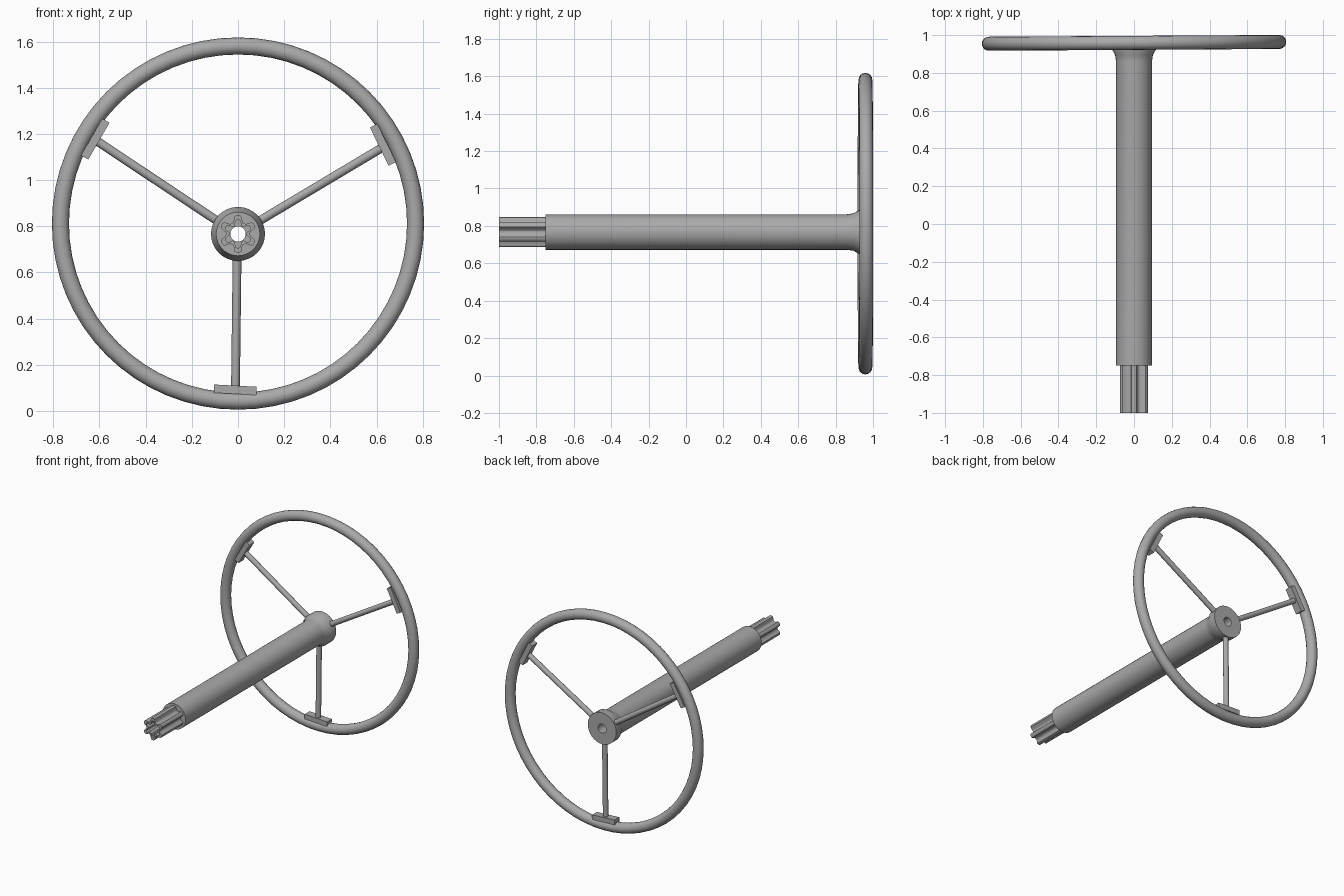
import bpy, bmesh, math
from mathutils import Vector, Matrix

cube = bpy.data.objects.get("Cube")
if cube:
    bpy.data.objects.remove(cube)

AXIS_Z = 0.767          # height of the column axis
RIM_Z = 0.812           # height of the rim centre
SPOKE_Y = 0.958

metal = bpy.data.materials.new("grey_metal")
metal.use_nodes = True
GREY = (0.4, 0.4, 0.4, 1)
metal.diffuse_color = GREY
metal.node_tree.nodes["Principled BSDF"].inputs["Base Color"].default_value = GREY


def finish(name, bm, smooth=True):
    bmesh.ops.recalc_face_normals(bm, faces=bm.faces)
    mesh = bpy.data.meshes.new(name)
    bm.to_mesh(mesh)
    bm.free()
    mesh.materials.append(metal)
    obj = bpy.data.objects.new(name, mesh)
    bpy.context.collection.objects.link(obj)
    if smooth:
        bpy.ops.object.select_all(action='DESELECT')
        obj.select_set(True)
        bpy.context.view_layer.objects.active = obj
        bpy.ops.object.shade_smooth_by_angle(angle=math.radians(35))
    return obj


def loft(bm, rings):
    """Join a closed cycle of equal-sized rings with quads."""
    loops = [[bm.verts.new(p) for p in ring] for ring in rings]
    n = len(loops[0])
    for a, b in zip(loops, loops[1:] + loops[:1]):
        for i in range(n):
            j = (i + 1) % n
            bm.faces.new((a[i], a[j], b[j], b[i]))


def ring(y, radius, count, lobe=0.0):
    """Ring around the column axis; lobe gives six rounded splines."""
    pts = []
    for i in range(count):
        a = math.tau * i / count
        wave = max(-1, min(1, 1.6 * math.cos(6 * a)))
        r = radius + lobe * wave
        pts.append((r * math.sin(a), y, AXIS_Z + r * math.cos(a)))
    return pts


# Hollow column flaring into the hub
bm = bmesh.new()
profile = [(-0.75, 0.095), (0.86, 0.095), (0.895, 0.1), (0.925, 0.117),
           (0.985, 0.117), (0.985, 0.033), (-0.75, 0.033)]
loft(bm, [ring(y, r, 32) for y, r in profile])
finish("column_and_hub", bm)

# Six-lobed hollow spline at the front end
bm = bmesh.new()
loft(bm, [ring(-1.0, 0.067, 72, 0.014), ring(-0.745, 0.067, 72, 0.014),
          ring(-0.745, 0.048, 72, 0.012), ring(-1.0, 0.048, 72, 0.012)])
finish("spline_end", bm)

# Rim, turned very slightly about the vertical
bm = bmesh.new()
MAJOR, MINOR, SEGS, SIDES = 0.769, 0.037, 64, 16
rings = []
for i in range(SEGS):
    a = math.tau * i / SEGS
    section = []
    for k in range(SIDES):
        t = math.tau * k / SIDES
        r = MAJOR + MINOR * math.cos(t)
        section.append((r * math.cos(a), MINOR * math.sin(t), r * math.sin(a)))
    rings.append(section)
loft(bm, rings)
rim = finish("rim", bm)
rim.location = (0, 0.959, RIM_Z)
rim.rotation_euler.z = math.radians(0.35)


# Spokes with a mounting plate at each outer end
def spoke(side, start, end, plate, angle):
    p, q = (Vector((x, SPOKE_Y, z)) for x, z in (start, end))
    d = q - p
    bm = bmesh.new()
    turn = Matrix.Translation((p + q) / 2) @ d.to_track_quat('Z', 'Y').to_matrix().to_4x4()
    bmesh.ops.create_cone(bm, cap_ends=True, segments=16, radius1=0.019,
                          radius2=0.019, depth=d.length, matrix=turn)
    finish(side + "_spoke", bm)

    bm = bmesh.new()
    place = (Matrix.Translation((plate[0], SPOKE_Y, plate[1]))
             @ Matrix.Rotation(-math.radians(angle), 4, 'Y')
             @ Matrix.Diagonal((0.036, 0.056, 0.184, 1)))
    bmesh.ops.create_cube(bm, size=1, matrix=place)
    finish(side + "_plate", bm, smooth=False)


spoke("right", (-0.07, 0.81), (-0.62, 1.175), (-0.618, 1.178), 150)
spoke("left", (0.07, 0.81), (0.64, 1.15), (0.628, 1.153), 26)
spoke("lower", (-0.004, 0.67), (-0.011, 0.09), (-0.012, 0.092), 267)
